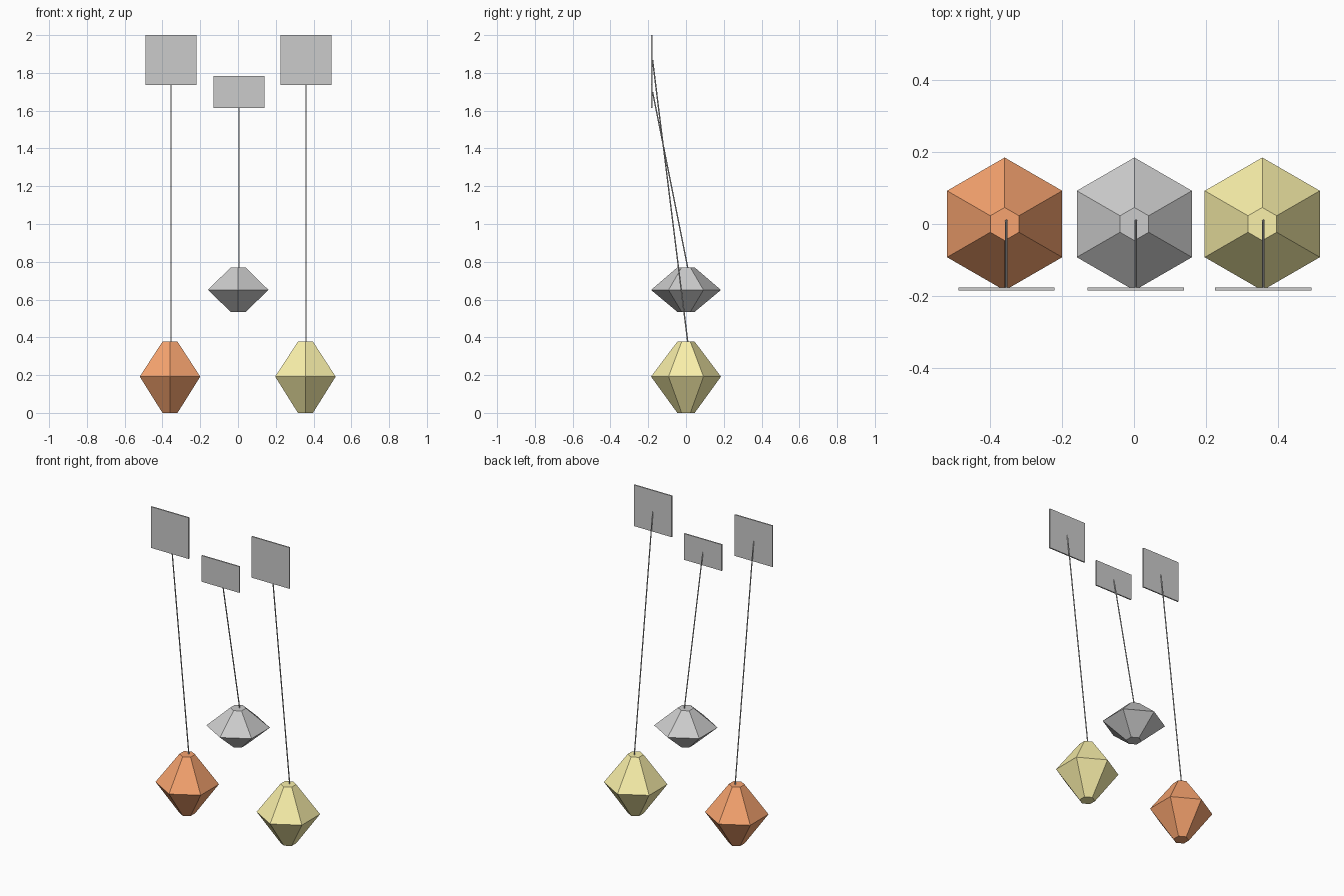
import bpy
import bmesh
import math
from mathutils import Vector

if "Cube" in bpy.data.objects:
    bpy.data.objects.remove(bpy.data.objects["Cube"])


def finish(bm, name, mat=None):
    bmesh.ops.recalc_face_normals(bm, faces=bm.faces)
    mesh = bpy.data.meshes.new(name)
    bm.to_mesh(mesh)
    bm.free()
    obj = bpy.data.objects.new(name, mesh)
    bpy.context.collection.objects.link(obj)
    if mat:
        mesh.materials.append(mat)
    return obj


def material(name, rgb):
    mat = bpy.data.materials.new(name)
    mat.diffuse_color = (*rgb, 1)
    mat.use_nodes = True
    mat.node_tree.nodes["Principled BSDF"].inputs["Base Color"].default_value = mat.diffuse_color
    return mat


# Six-sided gem: stacked hexagon rings, a corner pointing along y
def gem(name, x, heights, mat):
    bm = bmesh.new()
    rings = []
    for z, r in zip(heights, (0.046, 0.185, 0.046)):
        angles = [math.radians(30 + 60 * i) for i in range(6)]
        rings.append([bm.verts.new((x + r * math.cos(a), r * math.sin(a), z)) for a in angles])
    for low, high in zip(rings, rings[1:]):
        for i in range(6):
            j = (i + 1) % 6
            bm.faces.new((low[i], low[j], high[j], high[i]))
    bm.faces.new(rings[0][::-1])
    bm.faces.new(rings[-1])
    return finish(bm, name, mat)


# Thin wall panel
def panel(name, x, z, height):
    bm = bmesh.new()
    bmesh.ops.create_cube(bm, size=1)
    for v in bm.verts:
        v.co = Vector((v.co.x * 0.268 + x, v.co.y * 0.008 - 0.181, v.co.z * height + z))
    return finish(bm, name)


# Straight cord running from the panel centre down to the gem top
def cord(name, start, end):
    a, b = Vector(start), Vector(end)
    bm = bmesh.new()
    bmesh.ops.create_cone(bm, cap_ends=True, segments=8, radius1=0.0035,
                          radius2=0.0035, depth=(b - a).length)
    bmesh.ops.rotate(bm, verts=bm.verts, matrix=(b - a).to_track_quat('Z', 'Y').to_matrix())
    bmesh.ops.translate(bm, verts=bm.verts, vec=(a + b) / 2)
    return finish(bm, name)


orange = material("orange", (0.93, 0.37, 0.16))
yellow = material("yellow", (0.95, 0.87, 0.40))

# side, gem x, ring heights, panel x, panel z, panel height, material
pendants = [
    ("left", -0.36, (0.0, 0.192, 0.377), -0.355, 1.868, 0.264, orange),
    ("middle", 0.001, (0.535, 0.651, 0.77), 0.005, 1.699, 0.168, None),
    ("right", 0.357, (0.0, 0.192, 0.377), 0.36, 1.868, 0.264, yellow),
]
for side, x, heights, px, pz, height, mat in pendants:
    gem(side + "_gem", x, heights, mat)
    panel(side + "_panel", px, pz, height)
    cord(side + "_cord", (px, -0.177, pz), (px, 0.009, heights[-1]))
